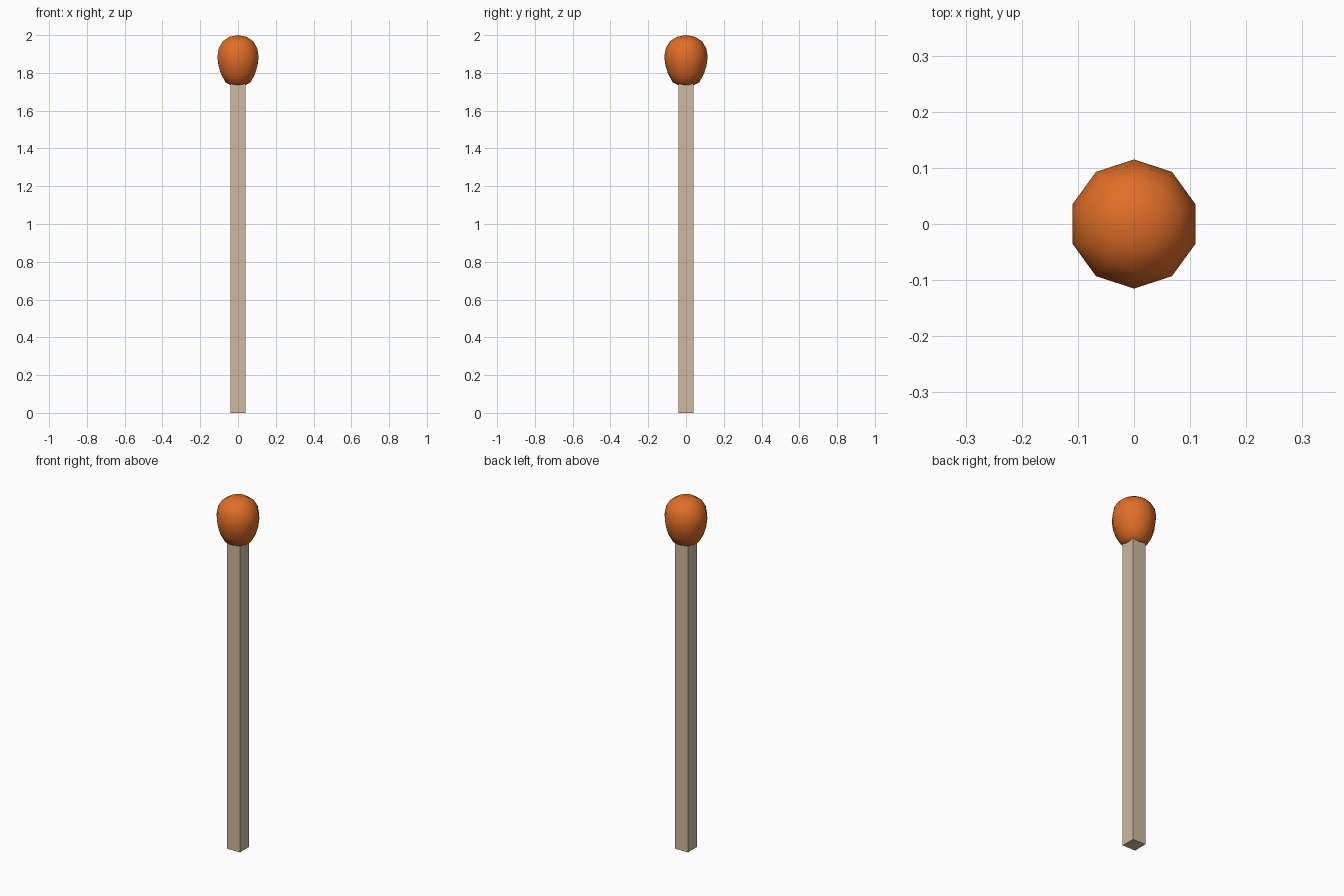
import bpy, bmesh, math

cube = bpy.data.objects.get("Cube")
if cube:
    bpy.data.objects.remove(cube, do_unlink=True)


def make_material(name, colour):
    mat = bpy.data.materials.new(name)
    mat.use_nodes = True
    mat.diffuse_color = colour
    mat.node_tree.nodes["Principled BSDF"].inputs["Base Color"].default_value = colour
    return mat


def add_object(name, bm, mat):
    bmesh.ops.recalc_face_normals(bm, faces=bm.faces)
    mesh = bpy.data.meshes.new(name)
    bm.to_mesh(mesh)
    bm.free()
    mesh.materials.append(mat)
    obj = bpy.data.objects.new(name, mesh)
    bpy.context.collection.objects.link(obj)
    return obj


wood = make_material("pale wood", (0.62, 0.49, 0.35, 1))
orange = make_material("burnt orange", (0.74, 0.155, 0.02, 1))

# Square wooden stick, its top end hidden inside the head
WIDTH, TOP = 0.08, 1.78
bm = bmesh.new()
bmesh.ops.create_cube(bm, size=1)
for v in bm.verts:
    v.co.x *= WIDTH
    v.co.y *= WIDTH
    v.co.z = (v.co.z + 0.5) * TOP
add_object("stick", bm, wood)

# Ten-sided head: profile of (radius, height) spun round the stick
SIDES = 10
profile = [(0.038, 1.734), (0.07, 1.75), (0.095, 1.795), (0.109, 1.84),
           (0.115, 1.885), (0.107, 1.93), (0.085, 1.967), (0.048, 1.991)]
bm = bmesh.new()
rings = []
for radius, z in profile:
    ring = []
    for i in range(SIDES):
        a = math.pi / 2 + math.tau * i / SIDES
        ring.append(bm.verts.new((radius * math.cos(a), radius * math.sin(a), z)))
    rings.append(ring)
base = bm.verts.new((0, 0, 1.731))
tip = bm.verts.new((0, 0, 2))
for i in range(SIDES):
    j = (i + 1) % SIDES
    for low, high in zip(rings, rings[1:]):
        bm.faces.new((low[i], low[j], high[j], high[i]))
    bm.faces.new((base, rings[0][j], rings[0][i]))
    bm.faces.new((tip, rings[-1][i], rings[-1][j]))
for f in bm.faces:
    f.smooth = True
add_object("match_head", bm, orange)
